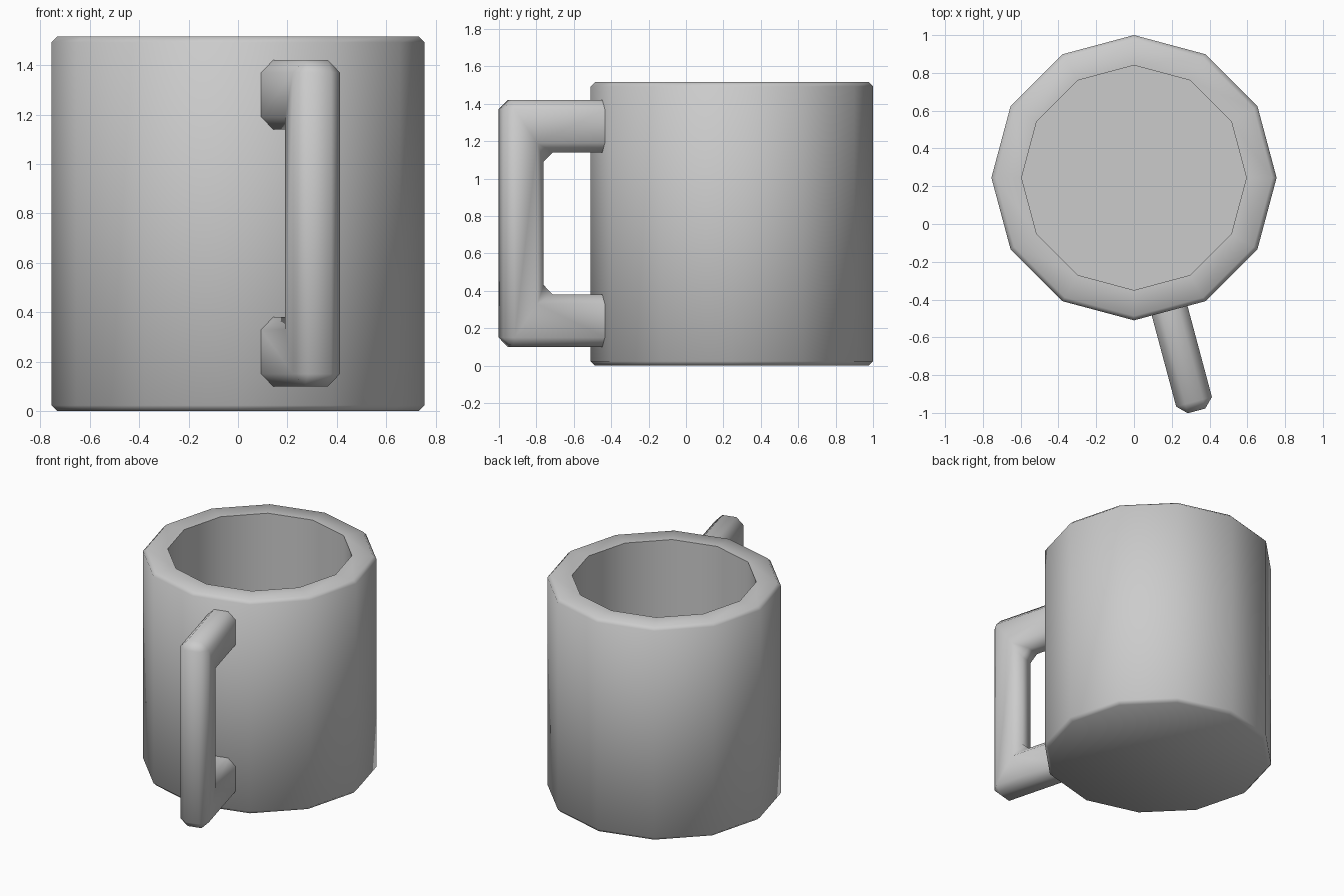
import bpy, bmesh, math
from mathutils import Vector

if "Cube" in bpy.data.objects:
    bpy.data.objects.remove(bpy.data.objects["Cube"])

CENTER_Y = 0.245
SIDES = 12


def finish(bm, name, angle=60):
    bmesh.ops.recalc_face_normals(bm, faces=bm.faces[:])
    mesh = bpy.data.meshes.new(name)
    bm.to_mesh(mesh)
    bm.free()
    obj = bpy.data.objects.new(name, mesh)
    bpy.context.collection.objects.link(obj)
    bpy.ops.object.select_all(action='DESELECT')
    obj.select_set(True)
    bpy.context.view_layer.objects.active = obj
    bpy.ops.object.shade_smooth_by_angle(angle=math.radians(angle))
    return obj


# Mug body: a twelve-sided wall profile with chamfered outer rims, hollow inside
bm = bmesh.new()
profile = [(0.732, 0), (0.755, 0.023), (0.755, 1.492), (0.732, 1.515),
           (0.595, 1.515), (0.595, 0.16)]
rings = []
for r, z in profile:
    ring = []
    for i in range(SIDES):
        a = 2 * math.pi * i / SIDES
        ring.append(bm.verts.new((r * math.cos(a), CENTER_Y + r * math.sin(a), z)))
    rings.append(ring)
for lower, upper in zip(rings, rings[1:]):
    for i in range(SIDES):
        j = (i + 1) % SIDES
        bm.faces.new((lower[i], lower[j], upper[j], upper[i]))
bm.faces.new(rings[0])    # underside
bm.faces.new(rings[-1])   # inner floor
finish(bm, "mug_body")

# Handle: C-shaped outline extruded sideways, chamfered, set on one flat of the body
bm = bmesh.new()
START, INNER, OUTER, HALF = 0.722, 1.054, 1.278, 0.098
outline = [(START, 0.10), (OUTER, 0.10), (OUTER, 1.42), (START, 1.42),
           (START, 1.14), (INNER, 1.14), (INNER, 0.38), (START, 0.38)]
out = Vector((math.sin(math.radians(15)), -math.cos(math.radians(15)), 0))
side = Vector((-out.y, out.x, 0))
base = Vector((0, CENTER_Y, 0))
sides = [[bm.verts.new(base + out * r + side * t + Vector((0, 0, z))) for r, z in outline]
         for t in (-HALF, HALF)]
bm.faces.new(sides[0])
bm.faces.new(sides[1][::-1])
for i in range(len(outline)):
    j = (i + 1) % len(outline)
    if i not in (3, 7):   # ends stay open against the body
        bm.faces.new((sides[0][i], sides[0][j], sides[1][j], sides[1][i]))
bmesh.ops.recalc_face_normals(bm, faces=bm.faces[:])
edges = [e for e in bm.edges if not e.is_boundary]
bmesh.ops.bevel(bm, geom=edges, offset=0.05, offset_type='OFFSET', segments=1,
                affect='EDGES', profile=0.5)
finish(bm, "handle")
